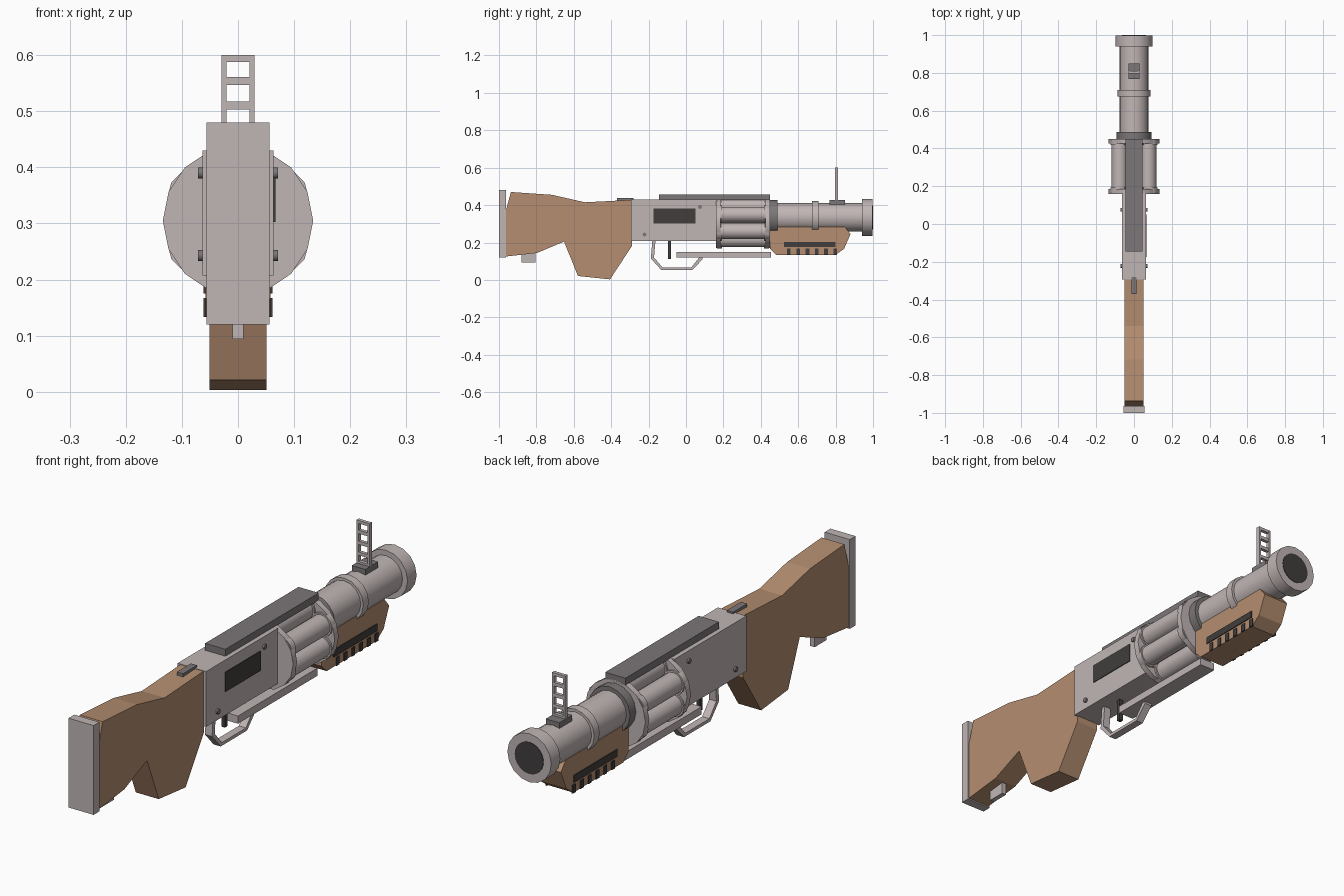
import bpy, bmesh, math
from mathutils import Matrix, Vector

if "Cube" in bpy.data.objects:
    bpy.data.objects.remove(bpy.data.objects["Cube"])


def material(name, rgb):
    m = bpy.data.materials.new(name)
    m.diffuse_color = (*rgb, 1)
    m.use_nodes = True
    m.node_tree.nodes["Principled BSDF"].inputs["Base Color"].default_value = m.diffuse_color
    return m


METAL = material("light metal", (0.53, 0.465, 0.46))
STEEL = material("dark metal", (0.20, 0.183, 0.187))
BLACK = material("near black", (0.052, 0.048, 0.046))
WOOD = material("wood", (0.46, 0.27, 0.162))


def finish(name, bm, mat, smooth=False):
    bmesh.ops.recalc_face_normals(bm, faces=bm.faces)
    me = bpy.data.meshes.new(name)
    bm.to_mesh(me)
    bm.free()
    me.materials.append(mat)
    if smooth:
        me.shade_smooth()
        me.set_sharp_from_angle(angle=math.radians(35))
    ob = bpy.data.objects.new(name, me)
    bpy.context.collection.objects.link(ob)
    return ob


def add_box(bm, x, y, z):
    c = Vector([(a[0] + a[1]) / 2 for a in (x, y, z)])
    s = [a[1] - a[0] for a in (x, y, z)]
    bmesh.ops.create_cube(bm, size=1, matrix=Matrix.Translation(c) @ Matrix.Diagonal((*s, 1)))


def boxes(name, mat, items):
    bm = bmesh.new()
    for it in items:
        add_box(bm, *it)
    return finish(name, bm, mat)


def add_tube(bm, r, y0, y1, x, z, sides=16):
    """Solid cylinder along y."""
    m = Matrix.Translation((x, (y0 + y1) / 2, z)) @ Matrix.Rotation(math.pi / 2, 4, 'X')
    bmesh.ops.create_cone(bm, cap_ends=True, segments=sides, radius1=r, radius2=r,
                          depth=y1 - y0, matrix=m)


def tube(name, mat, r, y0, y1, z, sides=16):
    bm = bmesh.new()
    add_tube(bm, r, y0, y1, 0, z, sides)
    return finish(name, bm, mat, True)


def profile(name, mat, pts, w):
    """Side profile (y, z) extruded to +-w in x."""
    bm = bmesh.new()
    f = bm.faces.new([bm.verts.new((-w, y, z)) for y, z in pts])
    ext = bmesh.ops.extrude_face_region(bm, geom=[f])
    bmesh.ops.translate(bm, vec=(2 * w, 0, 0),
                        verts=[v for v in ext["geom"] if isinstance(v, bmesh.types.BMVert)])
    return finish(name, bm, mat)


def sym(w):
    return (-w, w)


# Wooden stock with pistol grip, butt plate and sling tab
profile("stock", WOOD, [(-.936, .47), (-.717, .455), (-.54, .415), (-.29, .428), (-.29, .18),
                        (-.406, .003), (-.578, .021), (-.652, .205), (-.797, .144),
                        (-.965, .125), (-.965, .364)], .051)
boxes("butt_plate", METAL, [(sym(.056), (-1, -.963), (.12, .48))])
boxes("sling_tab", METAL, [(sym(.01), (-.88, -.805), (.094, .16))])

# Receiver and its details
boxes("receiver", METAL, [(sym(.0635), (-.294, .165), (.207, .43))])
boxes("ejection_port", BLACK, [((.06, .0665), (-.175, .05), (.303, .382))])
boxes("hammer", STEEL, [(sym(.014), (-.37, -.28), (.41, .437))])
boxes("top_rail", STEEL, [(sym(.045), (-.145, .45), (.428, .458))])
bm = bmesh.new()
for y, z in ((.075, .39), (-.222, .243)):
    bmesh.ops.create_cone(bm, cap_ends=True, segments=12, radius1=.01, radius2=.01, depth=.142,
                          matrix=Matrix.Translation((0, y, z)) @ Matrix.Rotation(math.pi / 2, 4, 'Y'))
finish("receiver_pins", bm, STEEL, True)

# Trigger and guard (outer path then inner path)
boxes("trigger", BLACK, [(sym(.008), (-.095, -.079), (.113, .215))])
profile("trigger_guard", METAL, [(-.18, .21), (-.188, .115), (-.133, .054), (.035, .054),
                                 (.088, .11), (.088, .125), (.075, .125), (.028, .067),
                                 (-.126, .067), (-.171, .12), (-.163, .21)], .016)
boxes("lower_bar", METAL, [(sym(.035), (-.05, .455), (.119, .15))])

# Revolving drum: two end plates and six chambers with rims
CZ = .305
for name, y0, y1 in (("drum_rear_plate", .16, .185), ("drum_front_plate", .425, .45)):
    bm = bmesh.new()
    add_tube(bm, .134, y0, y1, 0, CZ)
    finish(name, bm, METAL, True)
chambers, rims = bmesh.new(), bmesh.new()
for i in range(6):
    a = math.radians(30 + 60 * i)
    x, z = .088 * math.cos(a), CZ + .088 * math.sin(a)
    add_tube(chambers, .042, .17, .44, x, z)
    for y0, y1 in ((.165, .192), (.418, .445)):
        add_tube(rims, .049, y0, y1, x, z, 12)
finish("drum_chambers", chambers, METAL, True)
finish("chamber_rims", rims, METAL, True)
tube("drum_core", METAL, .055, .15, .46, CZ)

# Barrel group
BZ = .334
tube("barrel_collar", STEEL, .092, .448, .488, BZ)
tube("barrel", METAL, .076, .48, .95, BZ)
tube("barrel_band", METAL, .087, .674, .709, BZ)
tube("muzzle_ring", METAL, .098, .94, .998, BZ)
tube("bore", BLACK, .064, .99, 1.0, BZ, 24)

# Ladder sight on its base
boxes("sight_base", STEEL, [(sym(.03), (.768, .85), (.395, .427))])
rungs = [(.425, .435), (.46, .473), (.503, .517), (.547, .561), (.588, .6)]
boxes("ladder_sight", METAL,
      [((s * .025 - .0045, s * .025 + .0045), (.796, .812), (.42, .6)) for s in (-1, 1)]
      + [(sym(.022), (.797, .811), r) for r in rungs])

# Wooden fore grip with dark slots on both sides
profile("fore_grip", WOOD, [(.45, .283), (.45, .165), (.482, .134), (.80, .134), (.845, .166),
                            (.88, .246), (.85, .283)], .058)
slots = []
for x in ((.055, .0615), (-.0615, -.055)):
    slots.append((x, (.523, .80), (.175, .204)))
    slots += [(x, (.54 + .0495 * i, .56 + .0495 * i), (.1335, .167)) for i in range(6)]
boxes("grip_slots", BLACK, slots)
